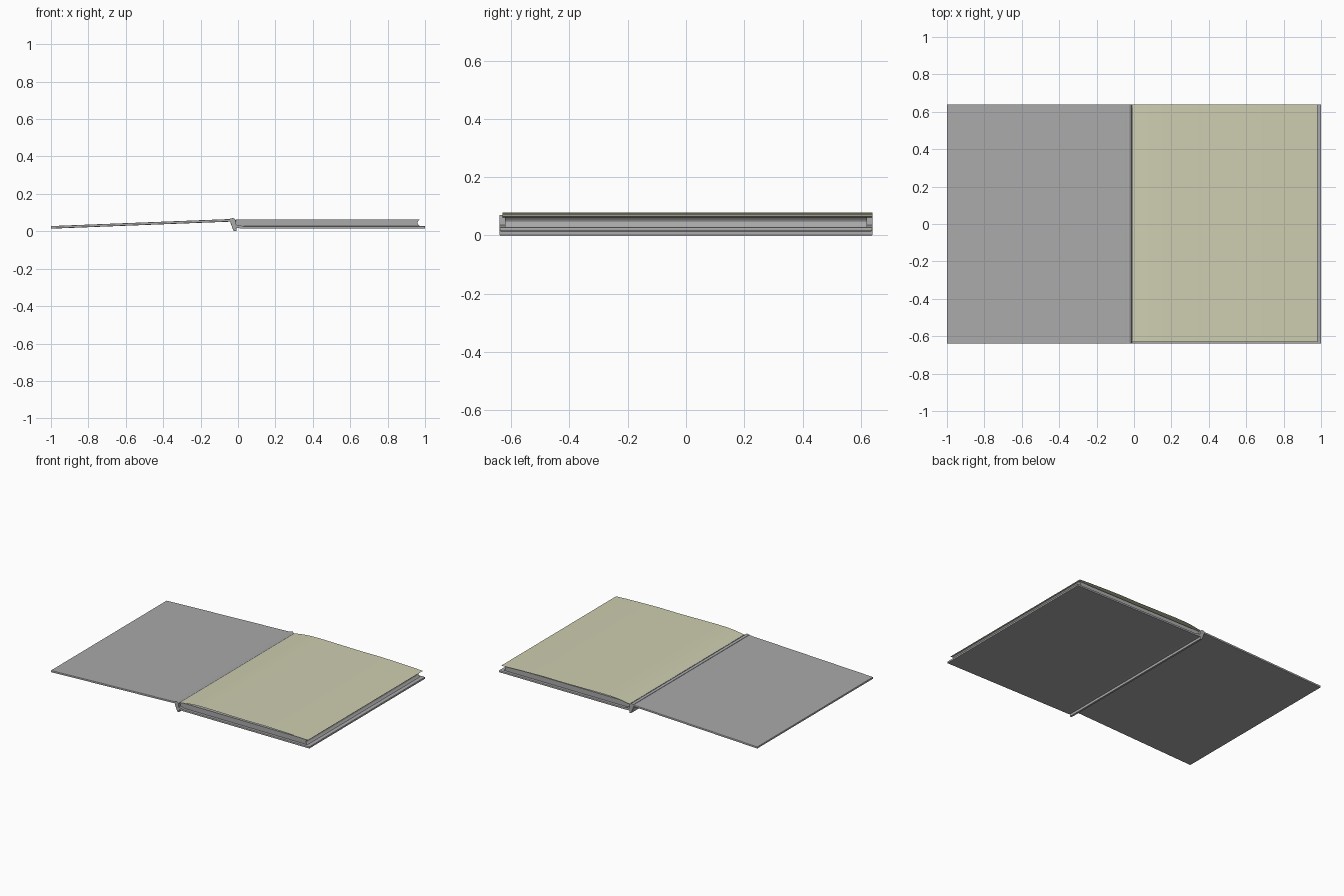
import bpy, bmesh, math

cube = bpy.data.objects.get("Cube")
if cube:
    bpy.data.objects.remove(cube, do_unlink=True)


def material(name, color):
    m = bpy.data.materials.new(name)
    m.use_nodes = True
    m.diffuse_color = color
    m.node_tree.nodes["Principled BSDF"].inputs["Base Color"].default_value = color
    return m


GREY = material("cover grey", (0.40, 0.40, 0.40, 1))
CREAM = material("page cream", (0.62, 0.62, 0.44, 1))


def extrude_profile(name, points, y0, y1, mat, closed=True, smooth=False):
    """Sweep an x-z profile along y; closed profiles become solids."""
    bm = bmesh.new()
    front = [bm.verts.new((x, y0, z)) for x, z in points]
    back = [bm.verts.new((x, y1, z)) for x, z in points]
    n = len(points)
    for i in range(n if closed else n - 1):
        j = (i + 1) % n
        bm.faces.new((front[i], front[j], back[j], back[i]))
    if closed:
        bm.faces.new(front)
        bm.faces.new(back)
        bmesh.ops.recalc_face_normals(bm, faces=bm.faces)
    for f in bm.faces:
        f.smooth = smooth
    mesh = bpy.data.meshes.new(name)
    bm.to_mesh(mesh)
    bm.free()
    mesh.materials.append(mat)
    ob = bpy.data.objects.new(name, mesh)
    bpy.context.collection.objects.link(ob)
    return ob


def soften(ob, width):
    b = ob.modifiers.new("edge", "BEVEL")
    b.width = width
    b.segments = 2


# Hard covers: the opened one slopes down from the spine
HALF = 0.64
soften(extrude_profile("left_cover", [(-1, 0.014), (-0.03, 0.052), (-0.03, 0.066), (-1, 0.028)],
                       -HALF, HALF, GREY), 0.004)
soften(extrude_profile("right_cover", [(0.015, 0.014), (1, 0.014), (1, 0.028), (0.015, 0.028)],
                       -HALF, HALF, GREY), 0.004)

# Spine strip, slightly tilted, with a hinge to the right cover
soften(extrude_profile("spine", [(-0.024, 0.002), (-0.008, 0.0), (-0.012, 0.062),
                                 (-0.025, 0.071), (-0.043, 0.068), (-0.042, 0.05)],
                       -HALF, HALF, GREY), 0.002)
extrude_profile("spine_hinge", [(-0.012, 0.018), (0.025, 0.015), (0.03, 0.027), (-0.012, 0.036)],
                -HALF, HALF, GREY)

# Closed stack of pages with a shallow hollow fore edge
fore_edge = [(0.972 - 0.012 * math.sin(math.pi * i / 6), 0.028 + 0.035 * i / 6) for i in range(7)]
extrude_profile("page_block", [(-0.012, 0.028)] + fore_edge + [(-0.012, 0.063)],
                -0.622, 0.622, GREY)

# Loose top page, bowed up near the spine
page = [(-0.012, 0.062), (0.02, 0.067), (0.06, 0.073), (0.12, 0.078), (0.2, 0.079), (0.35, 0.077),
        (0.5, 0.075), (0.65, 0.076), (0.78, 0.073), (0.9, 0.069), (0.982, 0.065)]
extrude_profile("top_page", page, -0.63, 0.64, CREAM, closed=False, smooth=True)
